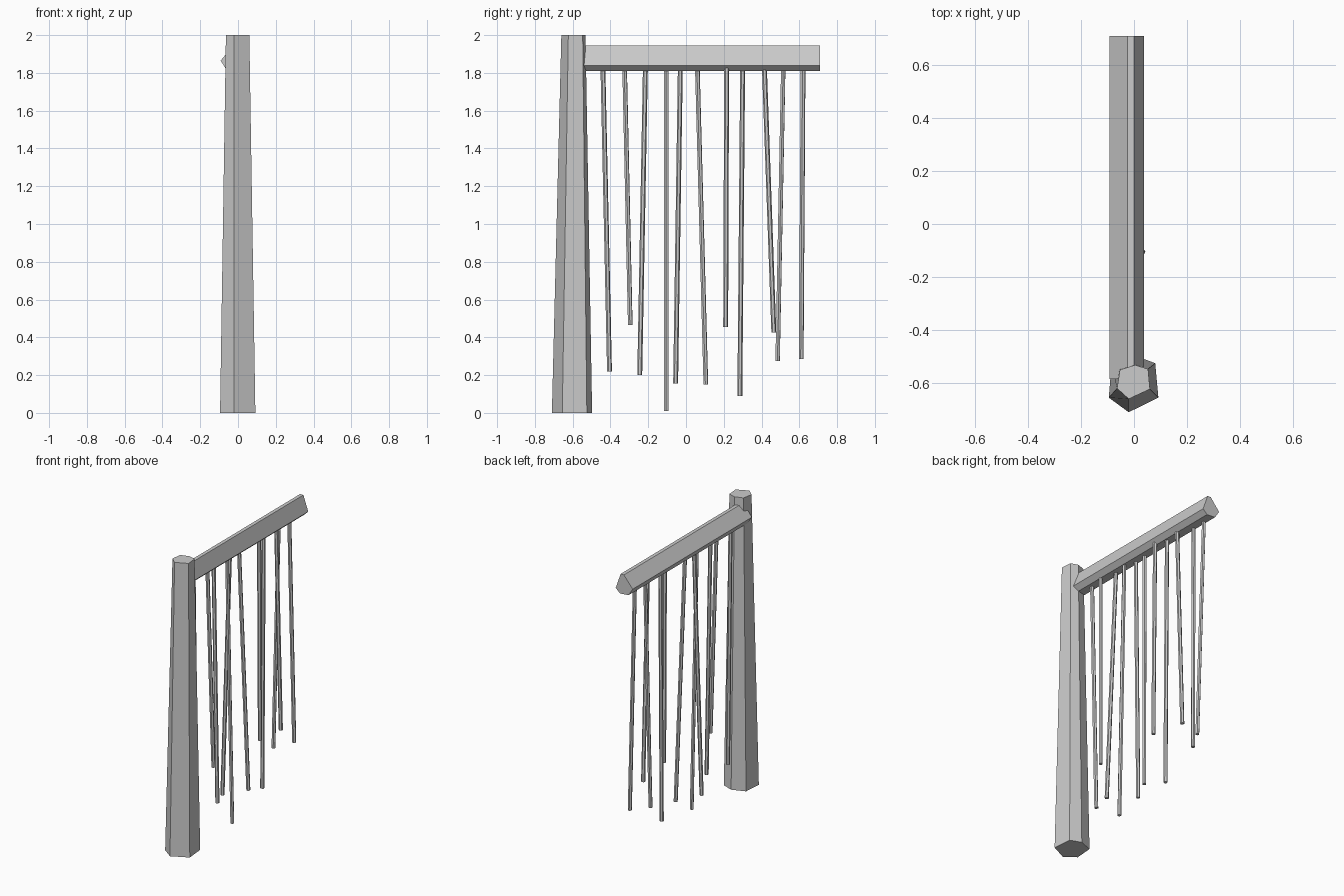
import bpy, bmesh
from mathutils import Vector

cube = bpy.data.objects.get("Cube")
if cube:
    bpy.data.objects.remove(cube, do_unlink=True)

grey = bpy.data.materials.new("plain grey")
grey.use_nodes = True
grey.diffuse_color = (0.6, 0.6, 0.6, 1)
grey.node_tree.nodes["Principled BSDF"].inputs["Base Color"].default_value = (0.6, 0.6, 0.6, 1)


def add_object(name, bm):
    bmesh.ops.recalc_face_normals(bm, faces=bm.faces)
    mesh = bpy.data.meshes.new(name)
    bm.to_mesh(mesh)
    bm.free()
    mesh.materials.append(grey)
    obj = bpy.data.objects.new(name, mesh)
    bpy.context.collection.objects.link(obj)
    return obj


def loft(name, start, end):
    """Closed prism between two outlines with matching corners."""
    bm = bmesh.new()
    a = [bm.verts.new(p) for p in start]
    b = [bm.verts.new(p) for p in end]
    bm.faces.new(a)
    bm.faces.new(b)
    for i in range(len(a)):
        j = (i + 1) % len(a)
        bm.faces.new((a[i], a[j], b[j], b[i]))
    return add_object(name, bm)


# Tapered, slightly irregular six-sided post
foot = [(-.095, -.655), (-.02, -.71), (.092, -.655), (.08, -.525), (.005, -.497), (-.085, -.53)]
head = [(-.064, -.62), (-.02, -.66), (.06, -.623), (.053, -.547), (.004, -.532), (-.053, -.55)]
loft("post", [(x, y, 0) for x, y in foot], [(x, y, 2) for x, y in head])

# Rough-hewn beam running back from the post
section = [(-.092, 1.865), (-.025, 1.945), (0, 1.945), (.037, 1.84), (.005, 1.81), (-.06, 1.815)]
loft("beam", [(x, -.585, z) for x, z in section], [(x, .71, z) for x, z in section])

# Hanging rods: top x, top y, bottom x, bottom y, bottom z
rods = [
    (-.03, -.44, -.035, -.405, .22),
    (-.005, -.325, .02, -.295, .465),
    (-.035, -.215, .015, -.245, .2),
    (-.01, -.105, .03, -.105, .01),
    (-.04, -.03, -.08, -.055, .155),
    (-.035, .06, .005, .105, .15),
    (.01, .215, .02, .21, .455),
    (-.015, .3, -.015, .285, .09),
    (0, .415, 0, .465, .425),
    (-.05, .515, -.07, .485, .275),
    (-.045, .62, 0, .61, .285),
]
for i, (tx, ty, bx, by, bz) in enumerate(rods):
    top, bottom = Vector((tx, ty, 1.83)), Vector((bx, by, bz))
    axis = top - bottom
    bm = bmesh.new()
    bmesh.ops.create_cone(bm, cap_ends=True, segments=6, radius1=.013, radius2=.013, depth=axis.length)
    rod = add_object(f"hanging_rod_{i + 1}", bm)
    rod.location = (top + bottom) / 2
    rod.rotation_mode = 'QUATERNION'
    rod.rotation_quaternion = axis.to_track_quat('Z', 'Y')
